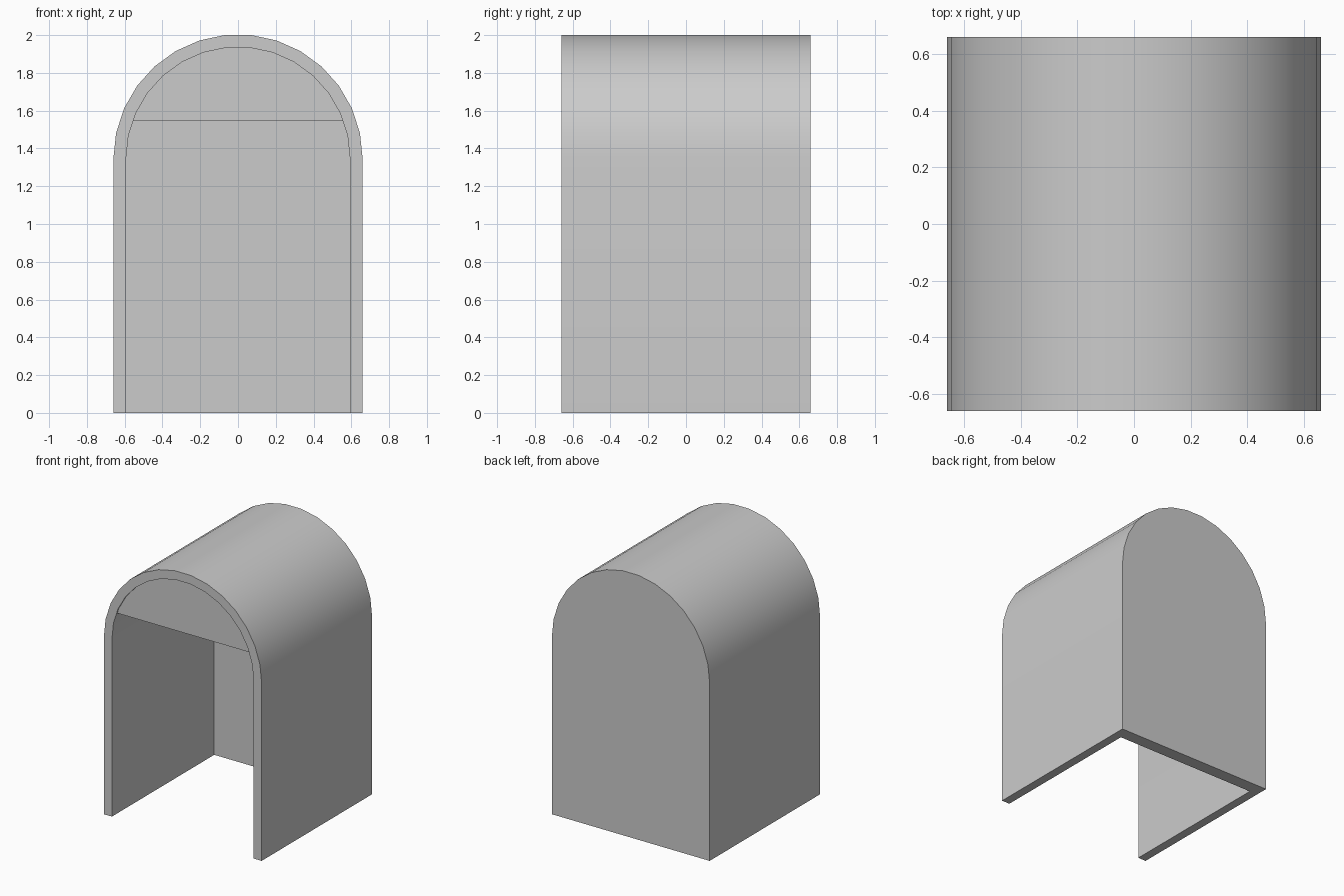
import bpy, bmesh, math

if "Cube" in bpy.data.objects:
    bpy.data.objects.remove(bpy.data.objects["Cube"])

SPRING, SEGS = 1.344, 15
FRONT, BACK, POCKET = -0.66, 0.66, 0.563


def arch(r, start=0.0, end=math.pi):
    return [(r * math.cos(start + (end - start) * i / SEGS),
             SPRING + r * math.sin(start + (end - start) * i / SEGS))
            for i in range(SEGS + 1)]


def doorway(r):
    return [(r, 0)] + arch(r) + [(-r, 0)]


def finish(bm, name):
    bmesh.ops.recalc_face_normals(bm, faces=bm.faces)
    mesh = bpy.data.meshes.new(name)
    bm.to_mesh(mesh)
    bm.free()
    obj = bpy.data.objects.new(name, mesh)
    bpy.context.collection.objects.link(obj)
    bpy.ops.object.select_all(action='DESELECT')
    obj.select_set(True)
    bpy.context.view_layer.objects.active = obj
    bpy.ops.object.shade_smooth_by_angle(angle=math.radians(30))


def ring(bm, points, y):
    return [bm.verts.new((x, y, z)) for x, z in points]


# Arched shell: outer skin, front rim, inner skin, back wall, open floor
bm = bmesh.new()
outer, inner = doorway(0.66), doorway(0.593)
rings = [ring(bm, outer, BACK), ring(bm, outer, FRONT),
         ring(bm, inner, FRONT), ring(bm, inner, POCKET)]
for a, b in zip(rings, rings[1:]):
    for i in range(len(a) - 1):
        bm.faces.new((a[i], a[i + 1], b[i + 1], b[i]))
bm.faces.new(rings[0])
bm.faces.new(rings[3])
# U-shaped underside
bm.faces.new([r[0] for r in rings] + [r[-1] for r in reversed(rings)])
finish(bm, "arched_shell")

# Panel closing the top of the opening, set just behind the rim
bm = bmesh.new()
line = 1.545
pts = [p for p in arch(0.593) if p[1] > line]
# where the sill line meets the inner arch
lo = max((p for p in arch(0.593) if p[1] <= line and p[0] > 0), key=lambda p: p[1])
t = (line - lo[1]) / (pts[0][1] - lo[1])
edge = lo[0] + t * (pts[0][0] - lo[0])
pts = [(edge, line)] + pts + [(-edge, line)]
front, back = ring(bm, pts, FRONT + 0.01), ring(bm, pts, FRONT + 0.04)
bm.faces.new(front)
bm.faces.new(back)
for i in range(len(pts)):
    j = (i + 1) % len(pts)
    bm.faces.new((front[i], front[j], back[j], back[i]))
finish(bm, "upper_front_panel")
